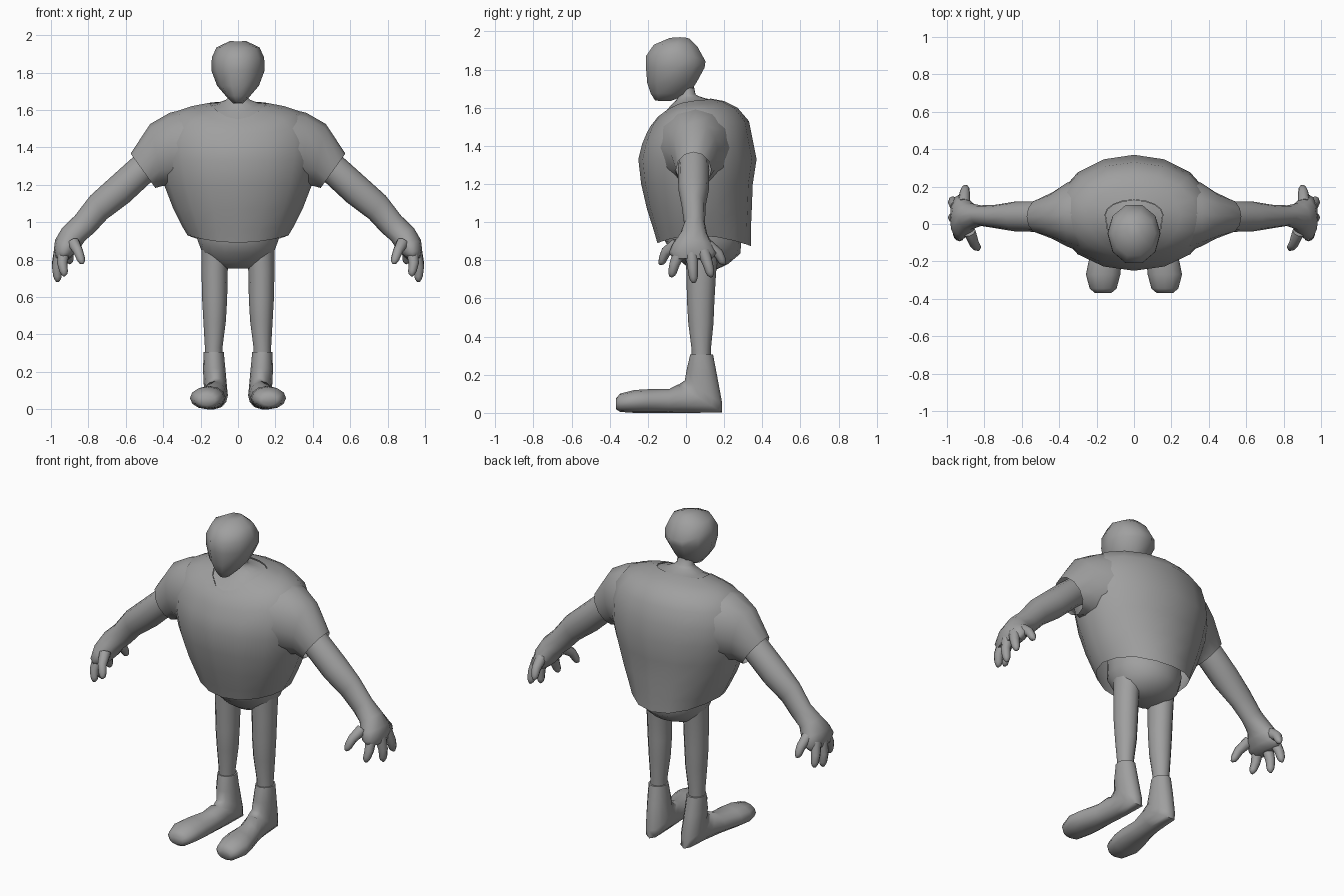
import bpy, bmesh, math
from mathutils import Vector

grey = bpy.data.materials.new("plain grey")
grey.diffuse_color = (0.35, 0.35, 0.35, 1)


def skin(name, rings, cap_start=True, cap_end=True, mirror=False, angle=60):
    """Bridge equal-length rings of points into a smooth tube."""
    bm = bmesh.new()
    loops = [[bm.verts.new(p) for p in r] for r in rings]
    n = len(loops[0])
    for a, b in zip(loops, loops[1:]):
        for i in range(n):
            j = (i + 1) % n
            bm.faces.new((a[i], a[j], b[j], b[i]))
    if cap_start:
        bm.faces.new(loops[0])
    if cap_end:
        bm.faces.new(loops[-1])
    bmesh.ops.recalc_face_normals(bm, faces=bm.faces)
    # open shells: make sure the outside faces away from the middle
    mid = sum((v.co for v in bm.verts), Vector()) / len(bm.verts)
    if sum((f.calc_center_median() - mid).dot(f.normal) * f.calc_area() for f in bm.faces) < 0:
        bmesh.ops.reverse_faces(bm, faces=bm.faces)
    me = bpy.data.meshes.new(name)
    bm.to_mesh(me)
    bm.free()
    me.materials.append(grey)
    ob = bpy.data.objects.new(name, me)
    bpy.context.collection.objects.link(ob)
    if mirror:
        ob.modifiers.new("mirror", 'MIRROR').use_mirror_merge = False
    bpy.ops.object.select_all(action='DESELECT')
    ob.select_set(True)
    bpy.context.view_layer.objects.active = ob
    bpy.ops.object.shade_smooth_by_angle(angle=math.radians(angle))
    return ob


def level(w, yf, yb, zf, zs=None, zb=None, yc=0.05, n=16):
    """Horizontal ring: half width, front/back y, front/side/back z."""
    zs = zf if zs is None else zs
    zb = zf if zb is None else zb
    pts = []
    for i in range(n):
        a = 2 * math.pi * (i + 0.0) / n
        s = math.sin(a)
        ye, ze = (yb, zb) if s > 0 else (yf, zf)
        pts.append((w * math.cos(a), yc + (ye - yc) * abs(s), zs + (ze - zs) * s * s))
    return pts


def oval(c, u, v, n=12):
    """Ring around c spanned by the vectors u and v."""
    c, u, v = Vector(c), Vector(u), Vector(v)
    return [c + u * math.cos(2 * math.pi * i / n) + v * math.sin(2 * math.pi * i / n)
            for i in range(n)]


# shirt body, open at the hem and the collar
skin("shirt_body", [level(*r) for r in (
    (0.27, -0.15, 0.34, 0.90, 0.94, 0.885),
    (0.30, -0.17, 0.34, 0.97, 0.99, 0.97),
    (0.345, -0.205, 0.345, 1.08),
    (0.395, -0.235, 0.35, 1.21),
    (0.425, -0.25, 0.37, 1.34),
    (0.43, -0.23, 0.35, 1.42, 1.44, 1.44),
    (0.40, -0.205, 0.33, 1.48, 1.53, 1.54),
    (0.34, -0.185, 0.27, 1.515, 1.60, 1.61),
    (0.25, -0.165, 0.20, 1.54, 1.63, 1.645),
    (0.155, -0.15, 0.13, 1.56, 1.648, 1.658))],
    cap_start=False, cap_end=False)

# sleeves, open at the cuff
skin("sleeves", [
    oval((0.28, 0.05, 1.41), (0, 0.20, 0), (0, 0, 0.205)),
    oval((0.36, 0.05, 1.395), (0, 0.17, 0), (0.005, 0, 0.20)),
    oval((0.435, 0.045, 1.37), (0, 0.125, 0), (0.035, 0, 0.165)),
    oval((0.508, 0.04, 1.285), (0, 0.092, 0), (0.066, 0, 0.092))],
    cap_end=False, mirror=True)

# neck flaring into the collar opening
skin("neck", [level(*r, yc=c) for r, c in (
    ((0.045, -0.05, 0.04, 1.73), 0.0),
    ((0.05, -0.04, 0.05, 1.68), 0.01),
    ((0.065, -0.05, 0.07, 1.652, 1.665, 1.67), 0.02),
    ((0.11, -0.10, 0.10, 1.60, 1.647, 1.66), 0.04),
    ((0.153, -0.147, 0.128, 1.557, 1.645, 1.654), 0.05))], cap_end=False)

# head, wedge shaped with a narrow chin
skin("head", [level(*r, yc=c, n=10) for r, c in (
    ((0.025, -0.165, -0.08, 1.65, 1.645, 1.645), -0.12),
    ((0.065, -0.19, 0.02, 1.685, 1.685, 1.68), -0.09),
    ((0.112, -0.21, 0.06, 1.74), -0.07),
    ((0.142, -0.218, 0.105, 1.82), -0.05),
    ((0.14, -0.218, 0.11, 1.88, 1.89, 1.85), -0.05),
    ((0.115, -0.175, 0.065, 1.94, 1.945, 1.93), -0.05),
    ((0.04, -0.09, 0.02, 1.975, 1.98, 1.972), -0.03))])

# arms running into the palms
skin("arms", [
    oval((0.44, 0.04, 1.35), (0, 0.075, 0), (0.05, 0, 0.065)),
    oval((0.52, 0.04, 1.285), (0, 0.082, 0), (0.05, 0, 0.065)),
    oval((0.635, 0.04, 1.18), (0, 0.08, 0), (0.052, 0, 0.065)),
    oval((0.745, 0.04, 1.09), (0, 0.062, 0), (0.045, 0, 0.062)),
    oval((0.82, 0.045, 1.00), (0, 0.055, 0), (0.052, 0, 0.045)),
    oval((0.88, 0.04, 0.945), (0, 0.072, 0), (0.06, 0, 0.035)),
    oval((0.91, 0.035, 0.895), (0, 0.105, 0), (0.068, 0, 0.02)),
    oval((0.93, 0.035, 0.85), (0, 0.125, 0), (0.055, 0, 0.012)),
    oval((0.94, 0.035, 0.815), (0, 0.10, 0), (0.035, 0, 0.005))], mirror=True)

# five digits per hand: root, knuckle, tip
digits = [
    ((0.88, -0.04, 0.90), (0.855, -0.105, 0.855), (0.835, -0.13, 0.80)),
    ((0.93, -0.03, 0.86), (0.94, -0.06, 0.79), (0.93, -0.075, 0.735)),
    ((0.95, 0.03, 0.85), (0.968, 0.035, 0.77), (0.965, 0.04, 0.705)),
    ((0.95, 0.09, 0.86), (0.968, 0.115, 0.79), (0.97, 0.13, 0.735)),
    ((0.91, 0.11, 0.89), (0.905, 0.17, 0.845), (0.90, 0.195, 0.80))]
for k, path in enumerate(digits):
    p, q, t = map(Vector, path)
    d = (t - p).normalized()
    u = d.cross(Vector((1, 0, 0))).normalized()
    v = d.cross(u)
    spots = [(p, 0.034), (q, 0.027), (q.lerp(t, 0.75), 0.023), (t, 0.018), (t + d * 0.014, 0.007)]
    skin("digit_%d" % (k + 1), [oval(c, u * r, v * r, 8) for c, r in spots], mirror=True)

# hips under the shirt
skin("hips", [level(*r, yc=0.09) for r in (
    (0.22, -0.11, 0.28, 0.99), (0.215, -0.11, 0.29, 0.91),
    (0.19, -0.07, 0.285, 0.845), (0.15, -0.01, 0.22, 0.79), (0.08, 0.03, 0.16, 0.762))])

# legs
skin("legs", [oval((x, y, z), (rx, 0, 0), (0, ry, 0)) for x, y, z, rx, ry in (
    (0.12, 0.085, 0.87, 0.075, 0.09), (0.125, 0.08, 0.75, 0.07, 0.078),
    (0.125, 0.077, 0.60, 0.067, 0.072), (0.125, 0.078, 0.48, 0.06, 0.066),
    (0.13, 0.08, 0.34, 0.047, 0.05), (0.13, 0.08, 0.25, 0.047, 0.05))], mirror=True)

# boots, swept from the ankle down and out to the toe
skin("boots", [oval((x, y, z), (rx, 0, 0), (0, vy, vz)) for x, y, z, rx, vy, vz in (
    (0.13, 0.082, 0.315, 0.054, 0.060, 0.0),
    (0.127, 0.082, 0.22, 0.060, 0.080, -0.01),
    (0.120, 0.092, 0.12, 0.062, 0.098, -0.06),
    (0.118, 0.075, 0.085, 0.064, 0.115, -0.072),
    (0.125, 0.0, 0.085, 0.064, 0.04, -0.075),
    (0.138, -0.09, 0.072, 0.070, 0.0, -0.062),
    (0.155, -0.20, 0.072, 0.088, 0.0, -0.062),
    (0.165, -0.27, 0.070, 0.092, 0.0, -0.060),
    (0.165, -0.345, 0.063, 0.072, 0.0, -0.048),
    (0.165, -0.368, 0.058, 0.045, 0.0, -0.028))], mirror=True)

# settle the soles on the floor
bpy.context.view_layer.update()
obs = list(bpy.context.collection.objects)
low = min(v.co.z for o in obs for v in o.data.vertices)
for o in obs:
    o.location.z -= low
